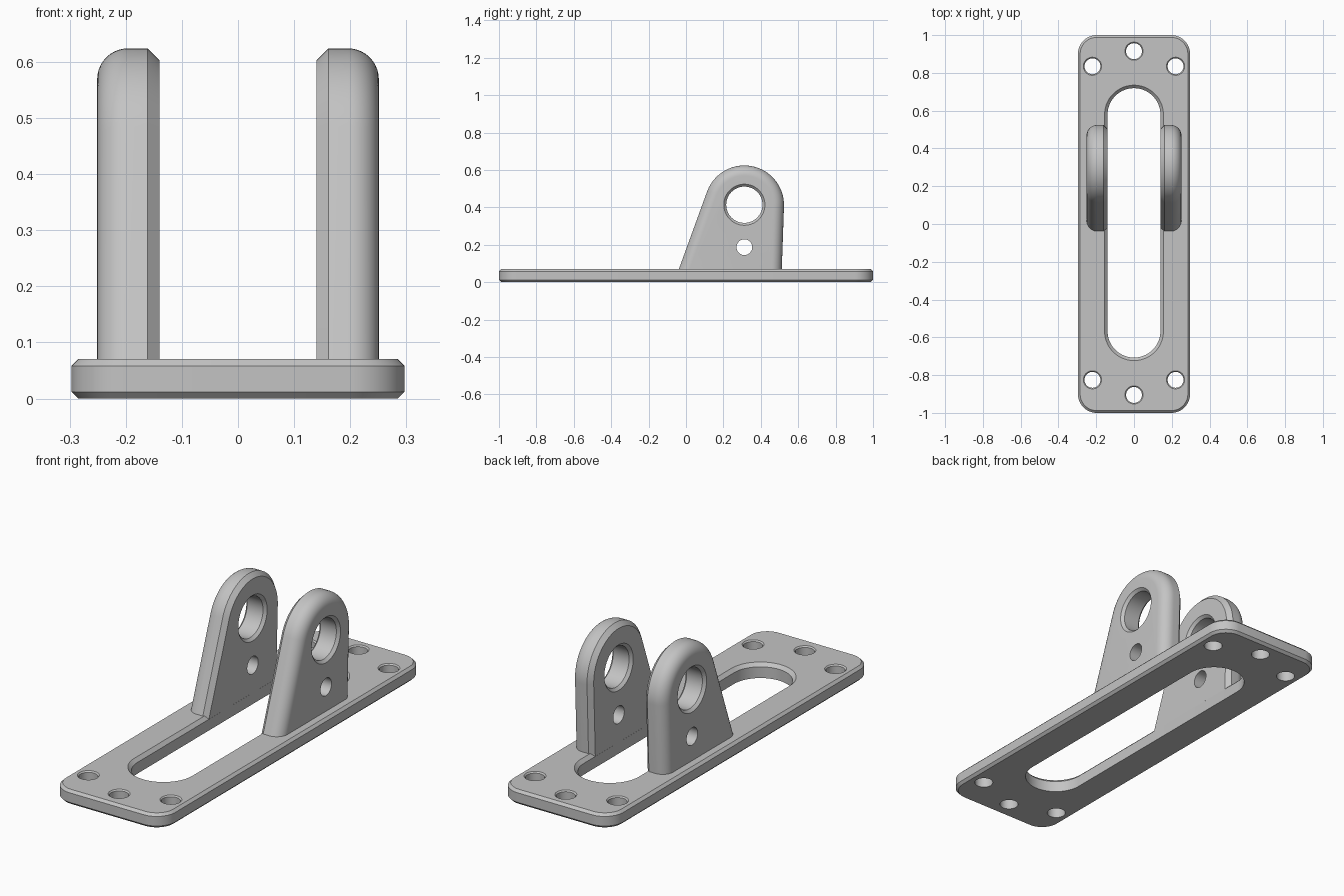
import bpy, bmesh
from math import radians, cos, sin, pi, tau
from mathutils import Vector

cube = bpy.data.objects.get("Cube")
if cube:
    bpy.data.objects.remove(cube)

metal = bpy.data.materials.new("plain grey metal")
metal.use_nodes = True
GREY = (0.55, 0.55, 0.55, 1)
metal.diffuse_color = GREY
metal.node_tree.nodes["Principled BSDF"].inputs["Base Color"].default_value = GREY


def loft(name, rings):
    """Closed solid skinned through rings that share one point count."""
    bm = bmesh.new()
    loops = [[bm.verts.new(p) for p in ring] for ring in rings]
    for a, b in zip(loops, loops[1:]):
        for i in range(len(a)):
            j = (i + 1) % len(a)
            bm.faces.new((a[i], a[j], b[j], b[i]))
    bm.faces.new(loops[0])
    bm.faces.new(loops[-1])
    bmesh.ops.recalc_face_normals(bm, faces=bm.faces)
    mesh = bpy.data.meshes.new(name)
    bm.to_mesh(mesh)
    bm.free()
    mesh.materials.append(metal)
    obj = bpy.data.objects.new(name, mesh)
    bpy.context.collection.objects.link(obj)
    return obj


def rounded(hx, hy, r, z, cx=0, cy=0, n=16):
    """Rounded rectangle ring; a circle when both halves equal r."""
    pts = []
    for q, (sx, sy) in enumerate([(1, 1), (-1, 1), (-1, -1), (1, -1)]):
        for k in range(n):
            # half-step sampling keeps points distinct on full rounds
            a = (q + (k + 0.5) / n) * pi / 2
            pts.append(Vector((cx + sx * (hx - r) + r * cos(a),
                               cy + sy * (hy - r) + r * sin(a), z)))
    return pts


def cut(obj, cutters):
    """Subtract the cutters, bake the result and shade it."""
    for c in cutters:
        c.hide_render = True
        mod = obj.modifiers.new("cut", 'BOOLEAN')
        mod.operation, mod.solver, mod.object = 'DIFFERENCE', 'EXACT', c
    graph = bpy.context.evaluated_depsgraph_get()
    baked = bpy.data.meshes.new_from_object(obj.evaluated_get(graph))
    obj.modifiers.clear()
    obj.data = baked
    for c in cutters:
        bpy.data.objects.remove(c)
    bpy.ops.object.select_all(action='DESELECT')
    obj.select_set(True)
    bpy.context.view_layer.objects.active = obj
    bpy.ops.object.shade_smooth_by_angle(angle=radians(30))


# Base plate with chamfered rims
TOP, HX, HY, CH = 0.07, 0.297, 1.0, 0.012
plate = loft("base_plate", [
    rounded(HX - d, HY - d, 0.1 - d, z)
    for d, z in [(CH, 0), (0, CH), (0, TOP - CH), (CH, TOP)]])


def plate_cutter(hx, hy, chamfer, cx, cy):
    """Cutter for an opening whose upper rim is chamfered."""
    return loft("cutter", [
        rounded(hx + d, hy + d, hx + d, z, cx, cy)
        for d, z in [(0, -0.1), (0, TOP - chamfer), (2 * chamfer, TOP + chamfer)]])


# Central slot and mounting holes
openings = [plate_cutter(0.14, 0.713, 0.016, 0, 0.006)]
for side in (1, -1):
    for x, y in [(-0.22, 0.83), (0, 0.91), (0.22, 0.83)]:
        openings.append(plate_cutter(0.042, 0.042, 0.006, x, side * y + 0.005))
cut(plate, openings)

# Upright lugs
CY, CZ, R, FOOT = 0.312, 0.412, 0.212, 0.054
INNER, OUTER, FILLET, BEVEL = 0.14, 0.251, 0.055, 0.021


def lug_ring(x, inset, n=48):
    """Round head with two tangent flanks running down to the foot."""
    r = R - inset
    a0, a1 = radians(-2), radians(160)
    arc = [(CY + r * cos(a0 + (a1 - a0) * k / n),
            CZ + r * sin(a0 + (a1 - a0) * k / n)) for k in range(n + 1)]

    def foot(p, a):
        t = (FOOT - p[1]) / cos(a)
        return (p[0] - t * sin(a), FOOT)

    pts = [foot(arc[0], a0)] + arc + [foot(arc[-1], a1)]
    return [Vector((x, y, z)) for y, z in pts]


def cross_hole(r, z, side, stations):
    """Round cutter along x with a radius change at each station."""
    return loft("cutter", [
        [Vector((side * x, CY + (r + d) * cos(k * tau / 64),
                 z + (r + d) * sin(k * tau / 64))) for k in range(64)]
        for x, d in stations])


for name, side in (("left_lug", 1), ("right_lug", -1)):
    section = [(INNER, BEVEL), (INNER + BEVEL, 0)]
    for k in range(11):
        a = k / 10 * pi / 2
        section.append((OUTER - FILLET + FILLET * sin(a), FILLET * (1 - cos(a))))
    lug = loft(name, [lug_ring(side * x, d) for x, d in section])
    c = 0.013
    cut(lug, [
        cross_hole(0.097, CZ + 0.002, side,
                   [(INNER - c, 2 * c), (INNER + c, 0), (OUTER - c, 0), (OUTER + c, 2 * c)]),
        cross_hole(0.042, 0.187, side, [(INNER - c, 0), (OUTER + c, 0)])])
